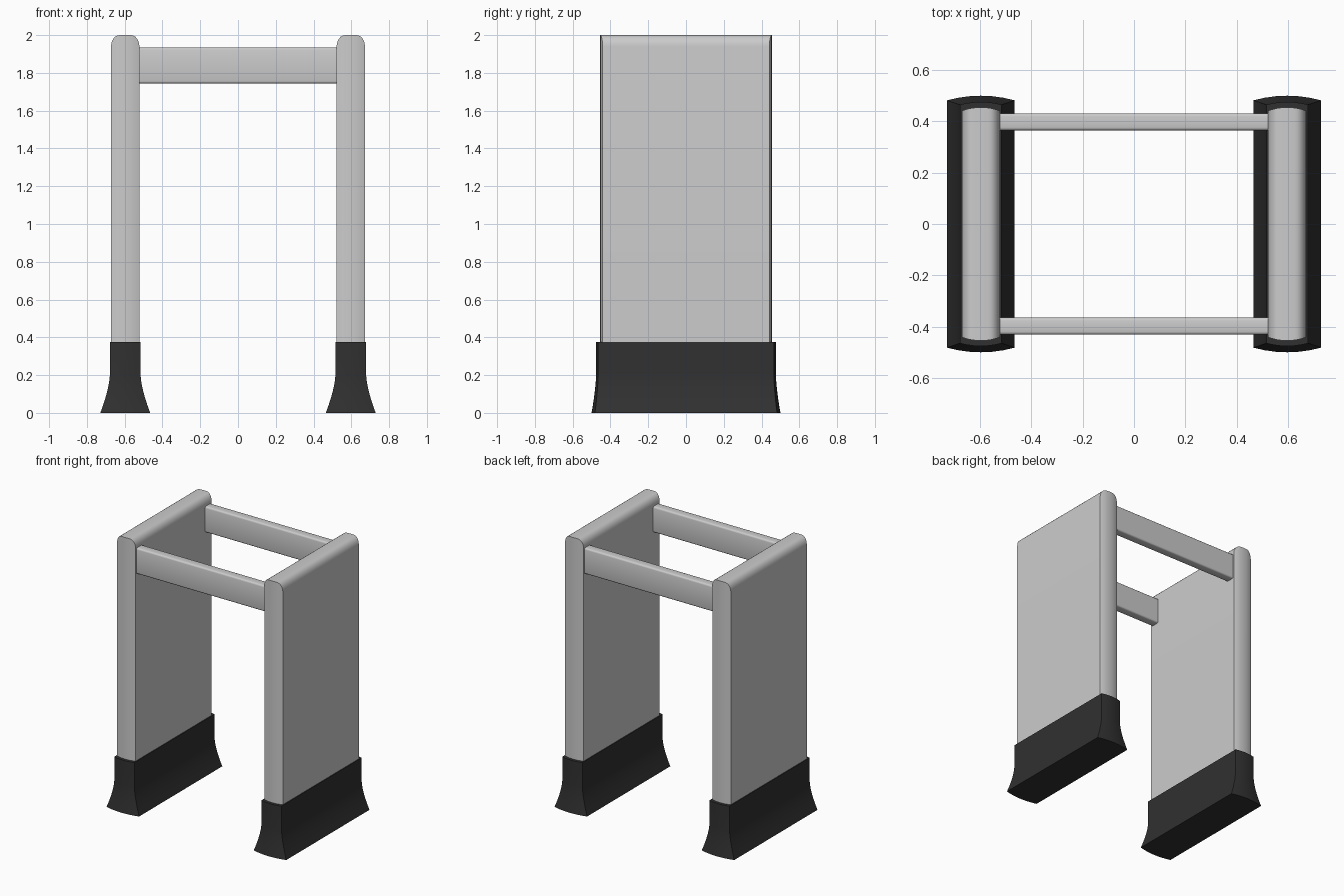
import bpy, bmesh, math

if "Cube" in bpy.data.objects:
    bpy.data.objects.remove(bpy.data.objects["Cube"])

CX = 0.597


def finish(name, bm, smooth=35):
    bmesh.ops.recalc_face_normals(bm, faces=bm.faces)
    me = bpy.data.meshes.new(name)
    bm.to_mesh(me)
    bm.free()
    ob = bpy.data.objects.new(name, me)
    bpy.context.collection.objects.link(ob)
    bpy.ops.object.select_all(action='DESELECT')
    ob.select_set(True)
    bpy.context.view_layer.objects.active = ob
    bpy.ops.object.shade_smooth_by_angle(angle=math.radians(smooth))
    return ob


def side_panel(name, cx):
    # Upright slab: rounded along the top, ends gently bowed
    half, flat, rx, rz, z0 = 0.075, 0.03, 0.045, 0.06, 0.25
    us = [flat + rx * math.sin(a * math.pi / 12) for a in range(7)]
    us = [-u for u in reversed(us)] + [0] + us
    bm = bmesh.new()
    cols = []
    for u in us:
        t = max(0, abs(u) - flat) / rx
        top = 2.0 - rz + rz * math.sqrt(max(0, 1 - t * t))
        y = 0.441 + 0.014 * (1 - (u / half) ** 2)
        cols.append([bm.verts.new((cx + u, yy, zz)) for yy, zz in
                     ((-y, z0), (-y, top), (y, top), (y, z0))])
    for a, b in zip(cols, cols[1:]):
        for i in range(4):
            j = (i + 1) % 4
            bm.faces.new((a[i], a[j], b[j], b[i]))
    bm.faces.new(cols[0])
    bm.faces.new(cols[-1])
    return finish(name, bm)


def foot(name, cx, mat):
    # Boot that flares toward the floor, ends gently bowed
    bm = bmesh.new()
    rings = []
    for z in (0.375, 0.2, 0.16, 0.12, 0.08, 0.04, 0.0):
        f = max(0, (0.2 - z) / 0.2) ** 1.5
        hw, yc, bow = 0.081 + 0.051 * f, 0.465 + 0.017 * f, 0.011 + 0.007 * f
        end = [(k * hw / 3, yc + bow * (1 - (k / 3) ** 2)) for k in range(-3, 4)]
        pts = end + [(-x, -y) for x, y in end]
        rings.append([bm.verts.new((cx + x, y, z)) for x, y in pts])
    for a, b in zip(rings, rings[1:]):
        for i in range(len(a)):
            j = (i + 1) % len(a)
            bm.faces.new((a[i], a[j], b[j], b[i]))
    bm.faces.new(rings[0])
    bm.faces.new(rings[-1])
    finish(name, bm).data.materials.append(mat)


def crossbar(name, cy):
    # Beam with softened long edges
    bm = bmesh.new()
    bmesh.ops.create_cube(bm, size=1)
    for v in bm.verts:
        v.co = (v.co.x * 1.06, cy + v.co.y * 0.067, 1.839 + v.co.z * 0.19)
    long_edges = [e for e in bm.edges if abs(e.verts[0].co.x - e.verts[1].co.x) > 0.5]
    bmesh.ops.bevel(bm, geom=long_edges, offset=0.012, segments=3,
                    profile=0.5, affect='EDGES')
    finish(name, bm)


black = bpy.data.materials.new("black_plastic")
black.diffuse_color = (0.03, 0.03, 0.03, 1)
black.use_nodes = True
black.node_tree.nodes["Principled BSDF"].inputs["Base Color"].default_value = black.diffuse_color

for side, s in (("left", -1), ("right", 1)):
    side_panel(side + "_panel", s * CX)
    foot(side + "_foot", s * CX, black)
for end, s in (("front", -1), ("back", 1)):
    crossbar(end + "_crossbar", s * 0.398)
